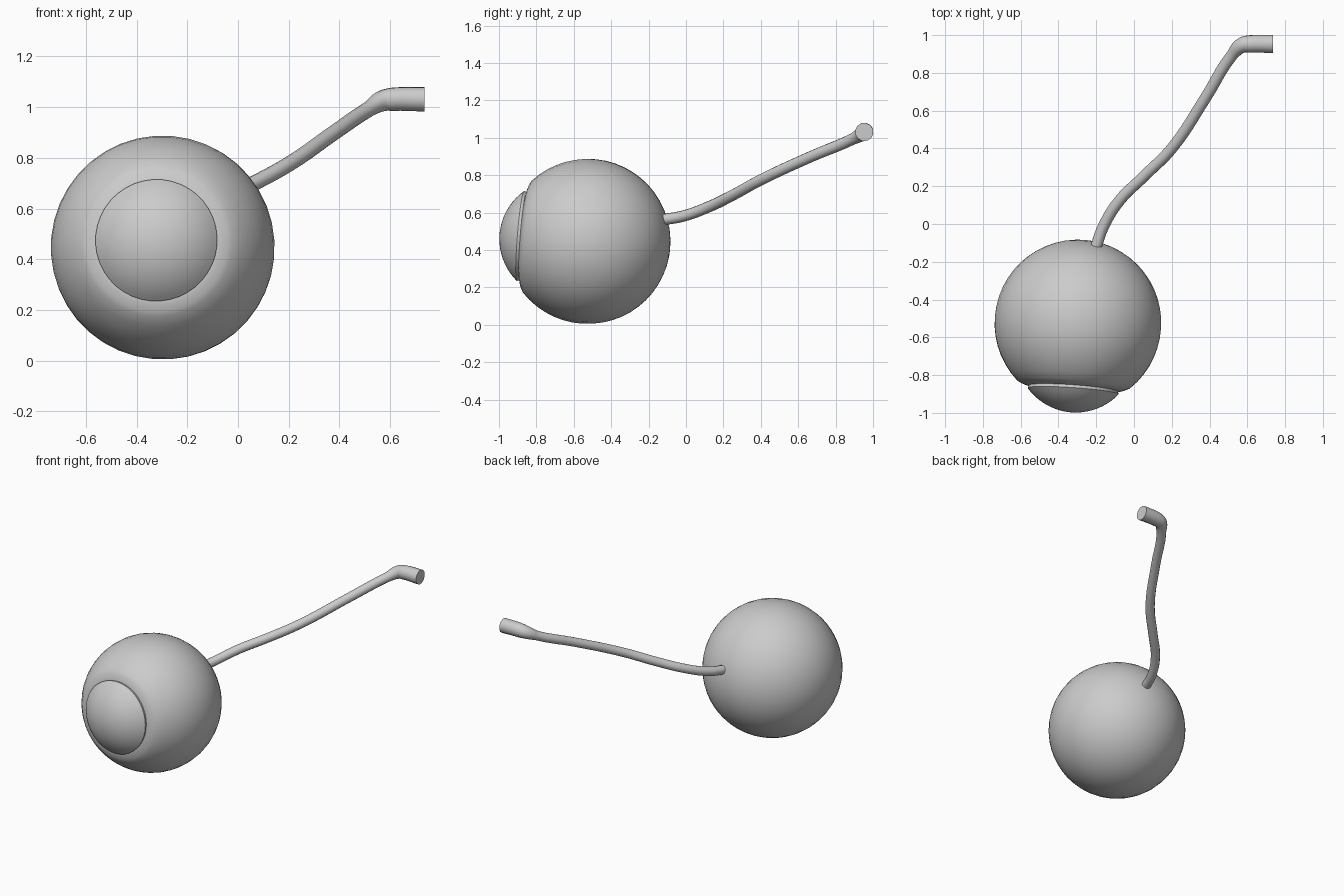
import bpy, bmesh
from math import sin, cos, asin, pi, radians
from mathutils import Vector, Matrix

if "Cube" in bpy.data.objects:
    bpy.data.objects.remove(bpy.data.objects["Cube"])

grey = bpy.data.materials.new("plain grey")
grey.use_nodes = True
grey.diffuse_color = (0.6, 0.6, 0.6, 1)
grey.node_tree.nodes["Principled BSDF"].inputs["Base Color"].default_value = (0.6, 0.6, 0.6, 1)

CENTRE = Vector((-0.297, -0.525, 0.446))
RADIUS = 0.442
AXIS = Vector((-0.07, -1, 0.08)).normalized()


def smooth(obj, angle):
    bpy.ops.object.select_all(action="DESELECT")
    obj.select_set(True)
    bpy.context.view_layer.objects.active = obj
    bpy.ops.object.shade_smooth_by_angle(angle=radians(angle))


def revolve(name, profile, segments, angle):
    """Spin (radius, height) points around the gaze axis."""
    bm = bmesh.new()
    verts = [bm.verts.new((r, 0, h)) for r, h in profile]
    edges = [bm.edges.new(pair) for pair in zip(verts, verts[1:])]
    bmesh.ops.spin(bm, geom=verts + edges, cent=(0, 0, 0), axis=(0, 0, 1),
                   angle=2 * pi, steps=segments)
    bmesh.ops.remove_doubles(bm, verts=bm.verts, dist=0.0005)
    bmesh.ops.recalc_face_normals(bm, faces=bm.faces)
    turn = Vector((0, 0, 1)).rotation_difference(AXIS).to_matrix().to_4x4()
    bm.transform(Matrix.Translation(CENTRE) @ turn)
    mesh = bpy.data.meshes.new(name)
    bm.to_mesh(mesh)
    bm.free()
    mesh.materials.append(grey)
    obj = bpy.data.objects.new(name, mesh)
    bpy.context.collection.objects.link(obj)
    smooth(obj, angle)


def arc(radius, start, end, steps, height=0):
    angles = [start + (end - start) * i / steps for i in range(steps + 1)]
    return [(radius * sin(a), height + radius * cos(a)) for a in angles]


# Eyeball with a shallow seat around the front opening
ball = arc(RADIUS, pi, asin(0.30 / RADIUS), 20)
seat = [(0.28, 0.335), (0.26, 0.342), (0.24, 0.347), (0.0, 0.347)]
revolve("eyeball", ball + seat, 40, 40)

# Bulging cornea with a thin rim
RIM, RIM_HEIGHT, APEX = 0.241, 0.362, 0.474
rise = APEX - RIM_HEIGHT
curve_radius = (RIM ** 2 + rise ** 2) / (2 * rise)
dome = arc(curve_radius, 0, asin(RIM / curve_radius), 10, APEX - curve_radius)
revolve("cornea", dome + [(RIM - 0.004, 0.343)], 40, 40)

# Optic nerve: bent stalk, thicker past the elbow (x, y, z, radius)
path = [(-0.20, -0.118, 0.563, 0.030), (-0.165, -0.02, 0.58, 0.030),
        (-0.08, 0.12, 0.63, 0.030), (0.05, 0.25, 0.693, 0.030),
        (0.20, 0.40, 0.775, 0.030), (0.38, 0.67, 0.90, 0.030),
        (0.52, 0.895, 0.995, 0.031), (0.575, 0.948, 1.026, 0.043),
        (0.61, 0.953, 1.031, 0.047), (0.735, 0.953, 1.031, 0.049)]
curve = bpy.data.curves.new("optic_nerve", "CURVE")
curve.dimensions = "3D"
curve.bevel_depth = 1
curve.bevel_resolution = 4
curve.resolution_u = 5
curve.use_fill_caps = True
spline = curve.splines.new("BEZIER")
spline.bezier_points.add(len(path) - 1)
for point, (x, y, z, r) in zip(spline.bezier_points, path):
    point.co = (x, y, z)
    point.radius = r
    point.handle_left_type = point.handle_right_type = "AUTO"
curve.materials.append(grey)
nerve = bpy.data.objects.new("optic_nerve", curve)
bpy.context.collection.objects.link(nerve)
bpy.ops.object.select_all(action="DESELECT")
nerve.select_set(True)
bpy.context.view_layer.objects.active = nerve
bpy.ops.object.convert(target="MESH")
smooth(bpy.context.view_layer.objects.active, 45)
